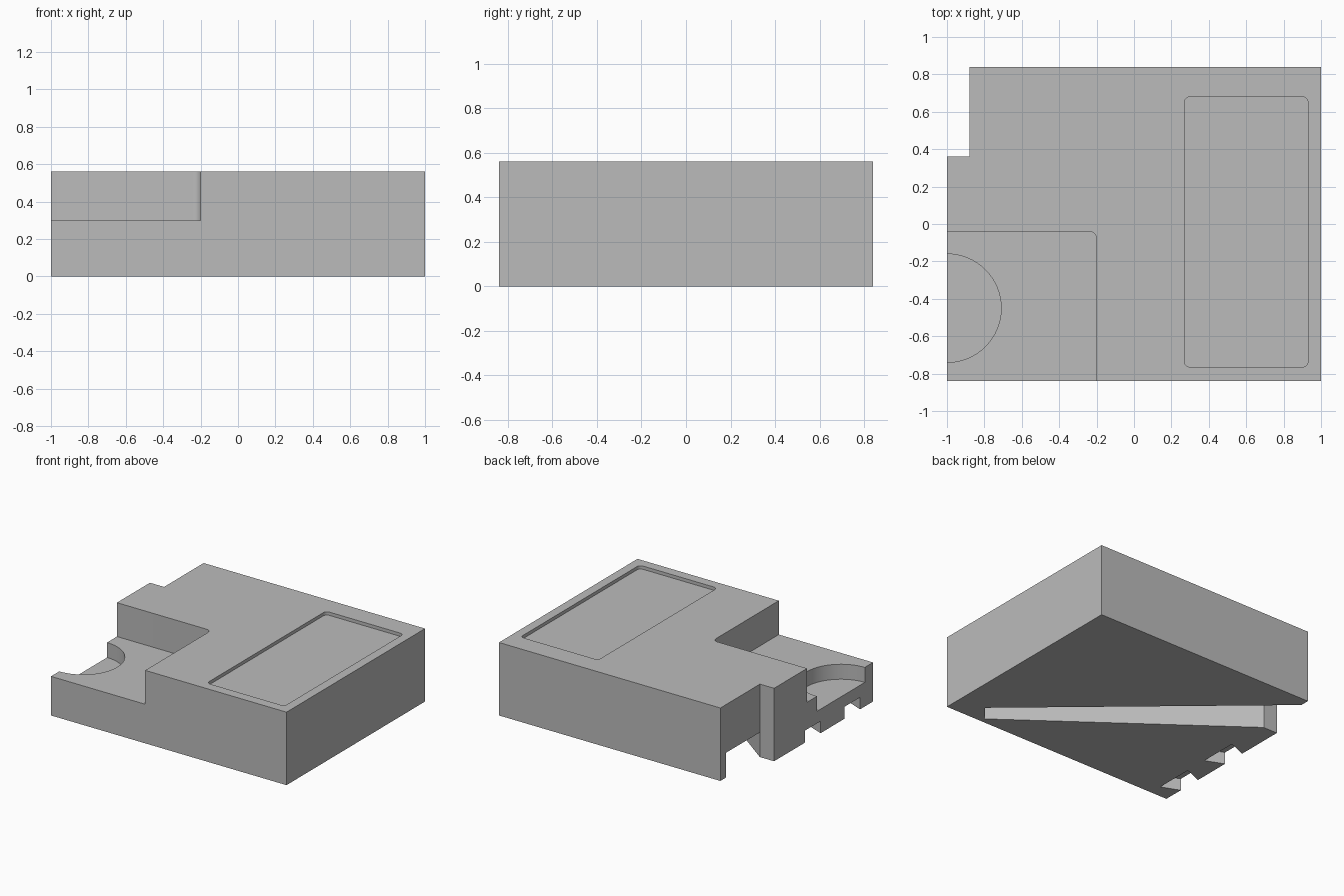
import bpy, bmesh, math

if "Cube" in bpy.data.objects:
    bpy.data.objects.remove(bpy.data.objects["Cube"])

grey = bpy.data.materials.new("light_grey")
grey.diffuse_color = (0.5, 0.5, 0.5, 1)
grey.use_nodes = True
grey.node_tree.nodes["Principled BSDF"].inputs["Base Color"].default_value = grey.diffuse_color


def prism(name, outline, z0, z1):
    """Extrude a flat outline (x, y points) from z0 to z1."""
    bm = bmesh.new()
    face = bm.faces.new([bm.verts.new((x, y, z0)) for x, y in outline])
    ext = bmesh.ops.extrude_face_region(bm, geom=[face])
    for v in ext["geom"]:
        if isinstance(v, bmesh.types.BMVert):
            v.co.z = z1
    bmesh.ops.recalc_face_normals(bm, faces=bm.faces)
    mesh = bpy.data.meshes.new(name)
    bm.to_mesh(mesh)
    bm.free()
    mesh.materials.append(grey)
    obj = bpy.data.objects.new(name, mesh)
    bpy.context.collection.objects.link(obj)
    return obj


def arc(cx, cy, r, a0, a1, n):
    """Points along an arc, angles in degrees."""
    angles = [math.radians(a0 + (a1 - a0) * i / n) for i in range(n + 1)]
    return [(cx + r * math.cos(a), cy + r * math.sin(a)) for a in angles]


def rounded_rect(x0, x1, y0, y1, r):
    corners = [(x1 - r, y1 - r), (x0 + r, y1 - r), (x0 + r, y0 + r), (x1 - r, y0 + r)]
    return [p for i, (x, y) in enumerate(corners)
            for p in arc(x, y, r, 90 * i, 90 * i + 90, 6)]


# Main block with the stepped back left corner
block = prism("block", [(-1, -0.84), (1, -0.84), (1, 0.84), (-0.88, 0.84),
                        (-0.88, 0.36), (-1, 0.36)], 0, 0.56)

cutters = [
    # Lowered platform at the front left, with a rounded inner corner
    prism("platform_cut", [(-1.1, -0.94), (-0.2, -0.94)]
          + arc(-0.24, -0.08, 0.04, 0, 90, 8) + [(-1.1, -0.04)], 0.3, 0.7),
    # Half round pocket in the platform
    prism("round_pocket_cut", arc(-1, -0.45, 0.29, 0, 360, 64)[:-1], 0.185, 0.4),
    # Shallow rectangular recess on top
    prism("top_recess_cut", rounded_rect(0.27, 0.93, -0.765, 0.68, 0.03), 0.535, 0.7),
    # Tapered diagonal channel underneath
    prism("channel_cut", [(-0.92, 0.77), (-0.92, 0.39), (-0.88, 0.361),
                          (0.69, -0.80), (0.787, -0.68), (-0.88, 0.77)], -0.1, 0.19),
]
# Dovetail sockets underneath the left side
for y in (-0.11, -0.59):
    cutters.append(prism("dovetail_cut", [(-1.07, y - 0.065), (-0.86, y - 0.15),
                                          (-0.86, y + 0.15), (-1.07, y + 0.065)], -0.1, 0.092))

# Carve every cutter out of the block
bpy.context.view_layer.objects.active = block
for cutter in cutters:
    mod = block.modifiers.new(cutter.name, "BOOLEAN")
    mod.operation = "DIFFERENCE"
    mod.solver = "EXACT"
    mod.object = cutter
    bpy.ops.object.modifier_apply(modifier=mod.name)
    bpy.data.objects.remove(cutter)

block.select_set(True)
bpy.ops.object.shade_smooth_by_angle(angle=math.radians(30))
